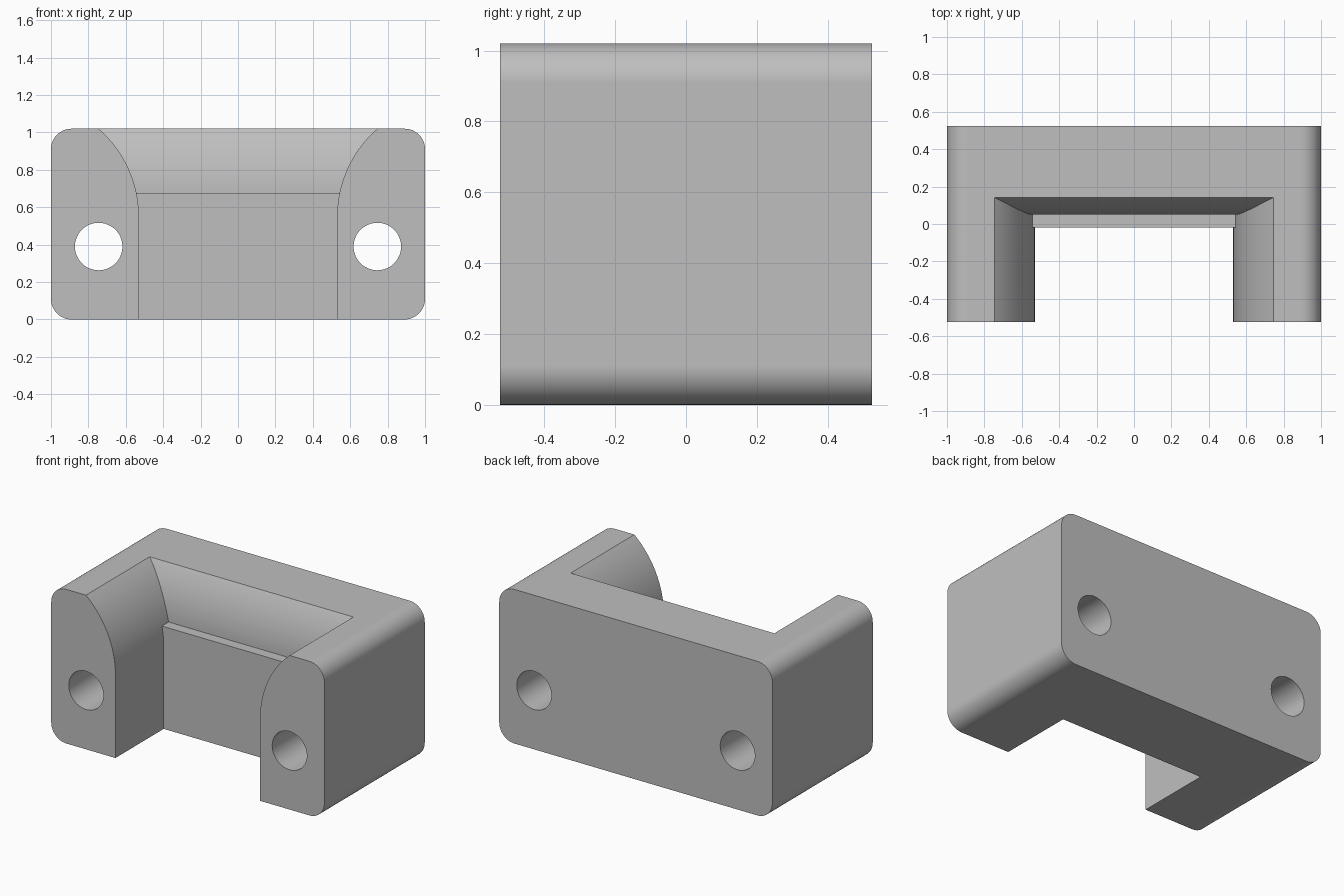
import bpy
import bmesh
import math

if "Cube" in bpy.data.objects:
    bpy.data.objects.remove(bpy.data.objects["Cube"], do_unlink=True)

HALF_W, HEIGHT, HALF_D = 1.0, 1.02, 0.525
CORNER = 0.11

grey = bpy.data.materials.new("plain grey")
grey.use_nodes = True
colour = (0.52, 0.52, 0.52, 1)
grey.diffuse_color = colour
grey.node_tree.nodes["Principled BSDF"].inputs["Base Color"].default_value = colour


def prism(name, points, start, end, axis):
    """Extrude an outline: axis 'y' takes (x, z) points, axis 'x' takes (y, z)."""
    bm = bmesh.new()

    def place(p, d):
        return (p[0], d, p[1]) if axis == "y" else (d, p[0], p[1])

    rings = [[bm.verts.new(place(p, d)) for p in points] for d in (start, end)]
    bm.faces.new(rings[0])
    bm.faces.new(rings[1])
    n = len(points)
    for i in range(n):
        j = (i + 1) % n
        bm.faces.new((rings[0][i], rings[0][j], rings[1][j], rings[1][i]))
    bmesh.ops.recalc_face_normals(bm, faces=bm.faces)
    mesh = bpy.data.meshes.new(name)
    bm.to_mesh(mesh)
    bm.free()
    mesh.materials.append(grey)
    obj = bpy.data.objects.new(name, mesh)
    bpy.context.collection.objects.link(obj)
    return obj


def arc(cx, cz, r, a0, a1, steps):
    return [(cx + r * math.cos(math.radians(a0 + (a1 - a0) * i / steps)),
             cz + r * math.sin(math.radians(a0 + (a1 - a0) * i / steps)))
            for i in range(steps + 1)]


def flare(base, z0, r, rise, steps=24):
    """Wall line that starts upright at z0 and curves outward by the given rise."""
    top = math.asin(rise / r)
    return [(base + r * (1 - math.cos(top * i / steps)), z0 + r * math.sin(top * i / steps))
            for i in range(steps + 1)]


def combine(target, cutter, operation):
    bpy.context.view_layer.objects.active = target
    mod = target.modifiers.new("cut", "BOOLEAN")
    mod.operation = operation
    mod.solver = "EXACT"
    mod.object = cutter
    bpy.ops.object.modifier_apply(modifier=mod.name)
    bpy.data.objects.remove(cutter, do_unlink=True)


# Block with rounded long edges
outline = []
for k, (sx, cz) in enumerate([(1, HEIGHT - CORNER), (-1, HEIGHT - CORNER),
                              (-1, CORNER), (1, CORNER)]):
    outline += arc(sx * (HALF_W - CORNER), cz, CORNER, 90 * k, 90 * k + 90, 12)
body = prism("bracket_body", outline, -HALF_D, HALF_D, "y")

# Pocket: flared side walls crossed with a stepped, flared back wall
side = [(0.53, -0.1)] + flare(0.53, 0.55, 0.62, 0.53)
pocket = prism("pocket_cutter", side + [(-x, z) for x, z in reversed(side)], -0.7, 0.4, "y")
back = [(-0.6, -0.2), (-0.02, -0.2), (-0.02, 0.677)] + flare(0.05, 0.677, 0.69, 0.42)
back.append((-0.6, back[-1][1]))
limit = prism("back_wall_limit", back, -0.95, 0.95, "x")
combine(pocket, limit, "INTERSECT")
combine(body, pocket, "DIFFERENCE")

# Bolt holes through both arms
for s in (-1, 1):
    circle = arc(s * 0.745, 0.39, 0.127, 0, 360, 48)[:-1]
    combine(body, prism("hole_cutter", circle, -0.7, 0.7, "y"), "DIFFERENCE")

# Smooth curves, crisp edges
bpy.ops.object.select_all(action="DESELECT")
body.select_set(True)
bpy.context.view_layer.objects.active = body
bpy.ops.object.shade_smooth_by_angle(angle=math.radians(20))
weighted = body.modifiers.new("even_shading", "WEIGHTED_NORMAL")
weighted.keep_sharp = True
